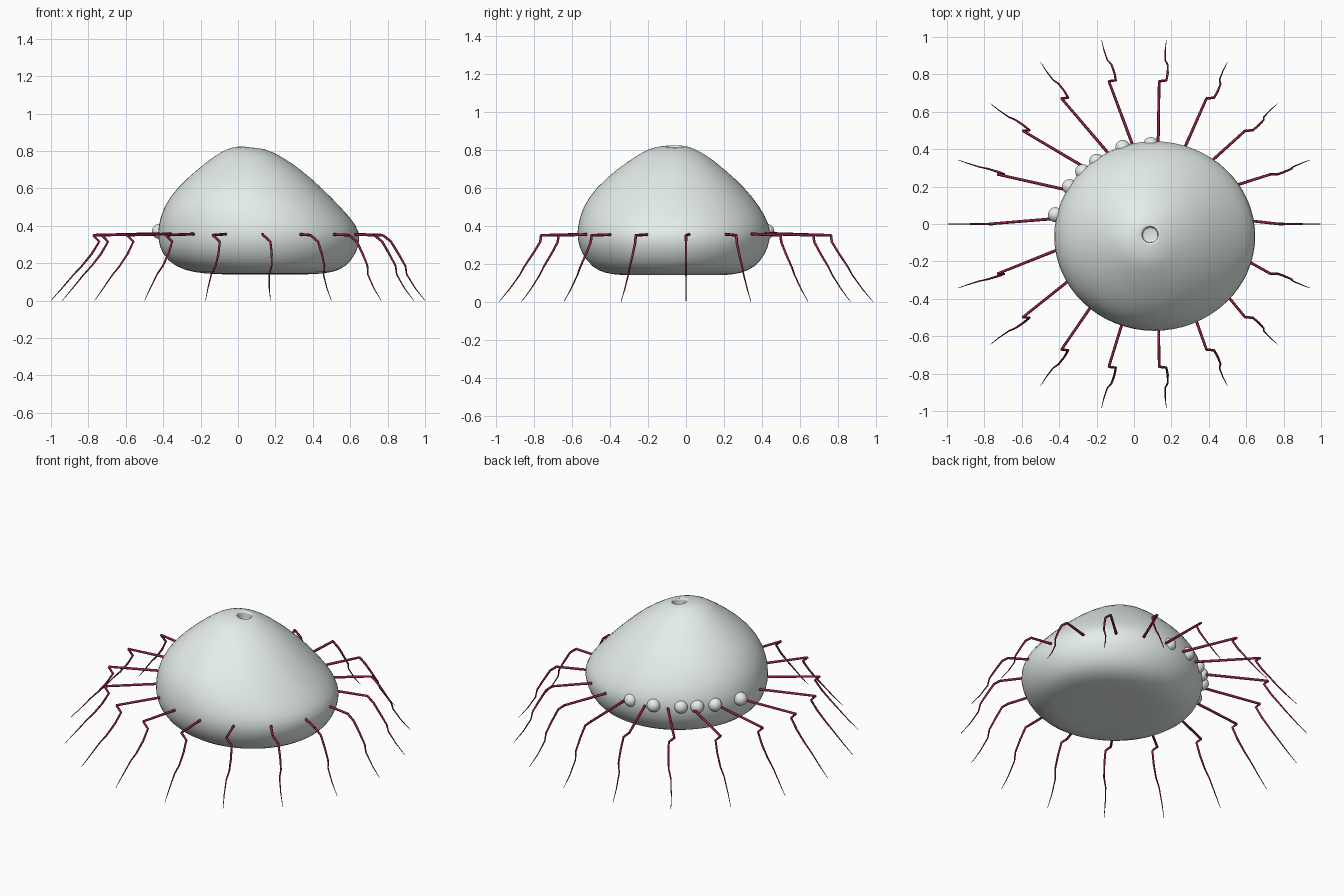
import bpy, bmesh, math
from mathutils import Vector

if "Cube" in bpy.data.objects:
    bpy.data.objects.remove(bpy.data.objects["Cube"])


def material(name, rgb):
    m = bpy.data.materials.new(name)
    m.diffuse_color = (*rgb, 1)
    m.use_nodes = True
    m.node_tree.nodes["Principled BSDF"].inputs["Base Color"].default_value = m.diffuse_color
    return m


shell = material("pale_shell", (0.78, 0.85, 0.82))
red = material("dark_crimson", (0.27, 0.015, 0.06))

# Lopsided dome body: rings of z, xmin, xmax, ymin, ymax, slant
rings = [
    (0.140, 0.00, 0.30, -0.24, 0.12, 0), (0.140, -0.12, 0.41, -0.35, 0.22, 0),
    (0.150, -0.24, 0.51, -0.43, 0.29, 0), (0.180, -0.34, 0.58, -0.495, 0.365, 0),
    (0.250, -0.412, 0.635, -0.552, 0.422, 0), (0.330, -0.432, 0.658, -0.577, 0.448, 0),
    (0.400, -0.43, 0.642, -0.574, 0.446, 0), (0.500, -0.402, 0.552, -0.547, 0.393, 0),
    (0.600, -0.332, 0.452, -0.478, 0.313, 0), (0.700, -0.222, 0.34, -0.364, 0.202, 0),
    (0.770, -0.122, 0.24, -0.258, 0.112, 0.03), (0.800, -0.06, 0.19, -0.205, 0.05, 0.08),
    (0.815, 0.00, 0.15, -0.14, 0.01, 0.12),
    # Small opening at the crown
    (0.818, 0.043, 0.129, -0.100, -0.014, 0.12), (0.814, 0.044, 0.128, -0.099, -0.015, 0.12),
    (0.765, 0.044, 0.128, -0.099, -0.015, 0), (0.760, 0.048, 0.124, -0.095, -0.019, 0),
]
SEG = 32
bm = bmesh.new()
loops = []
for z, x0, x1, y0, y1, slant in rings:
    loop = []
    for i in range(SEG):
        a = math.tau * i / SEG
        x = (x0 + x1) / 2 + (x1 - x0) / 2 * math.cos(a)
        y = (y0 + y1) / 2 + (y1 - y0) / 2 * math.sin(a)
        loop.append(bm.verts.new((x, y, z - slant * (x - 0.085))))
    loops.append(loop)
for a, b in zip(loops, loops[1:]):
    for i in range(SEG):
        j = (i + 1) % SEG
        bm.faces.new((a[i], a[j], b[j], b[i]))
bm.faces.new(loops[0][::-1])
bm.faces.new(loops[-1])
for f in bm.faces:
    f.smooth = True
mesh = bpy.data.meshes.new("body")
bm.to_mesh(mesh)
bm.free()
body = bpy.data.objects.new("body", mesh)
bpy.context.collection.objects.link(body)
mesh.materials.append(shell)
sub = body.modifiers.new("smooth", "SUBSURF")
sub.levels = sub.render_levels = 1

# Row of six bead eyes around the back left rim
eyes = [(-0.42, 0.05), (-0.345, 0.20), (-0.275, 0.28), (-0.20, 0.335), (-0.06, 0.41), (0.09, 0.425)]
for n, (x, y) in enumerate(eyes):
    bpy.ops.mesh.primitive_uv_sphere_add(segments=20, ring_count=12, radius=0.04, location=(x, y, 0.37))
    eye = bpy.context.object
    eye.name = f"eye_{n + 1}"
    eye.data.materials.append(shell)
    bpy.ops.object.shade_smooth()


def tube(name, points, radii):
    cu = bpy.data.curves.new(name, "CURVE")
    cu.dimensions = "3D"
    cu.bevel_depth = 1.0
    cu.bevel_resolution = 2
    cu.use_fill_caps = True
    sp = cu.splines.new("POLY")
    sp.points.add(len(points) - 1)
    for p, co, r in zip(sp.points, points, radii):
        p.co = (*co, 1)
        p.radius = r
    ob = bpy.data.objects.new(name, cu)
    bpy.context.collection.objects.link(ob)
    cu.materials.append(red)


# Eighteen thin legs: straight upper part, then a drooping, tapering lower part
shin_path = [(0.775, 0.0, 0.35), (0.78, 0.038, 0.315), (0.82, 0.038, 0.25), (0.865, 0.03, 0.185),
             (0.89, 0.012, 0.14), (0.945, 0.003, 0.065), (1.0, 0.0, 0.0)]
shin_radii = [0.007, 0.0065, 0.006, 0.005, 0.004, 0.003, 0.0012]
for n in range(18):
    a = math.radians(20 * n)
    d = Vector((math.cos(a), math.sin(a), 0))
    rim = Vector((0.05, 0.03, 0.358)) + d * 0.46
    knee = d * 0.775 + Vector((0, 0, 0.35))
    root = rim - (knee - rim).normalized() * 0.08
    tube(f"upper_leg_{n + 1}", [root, rim, knee], [0.008, 0.008, 0.007])
    # the outward side runs in a smooth arc, so its knee starts further in
    shin = [d * r + Vector((s, 0, z)) for r, s, z in shin_path]
    tube(f"lower_leg_{n + 1}", shin, shin_radii)
